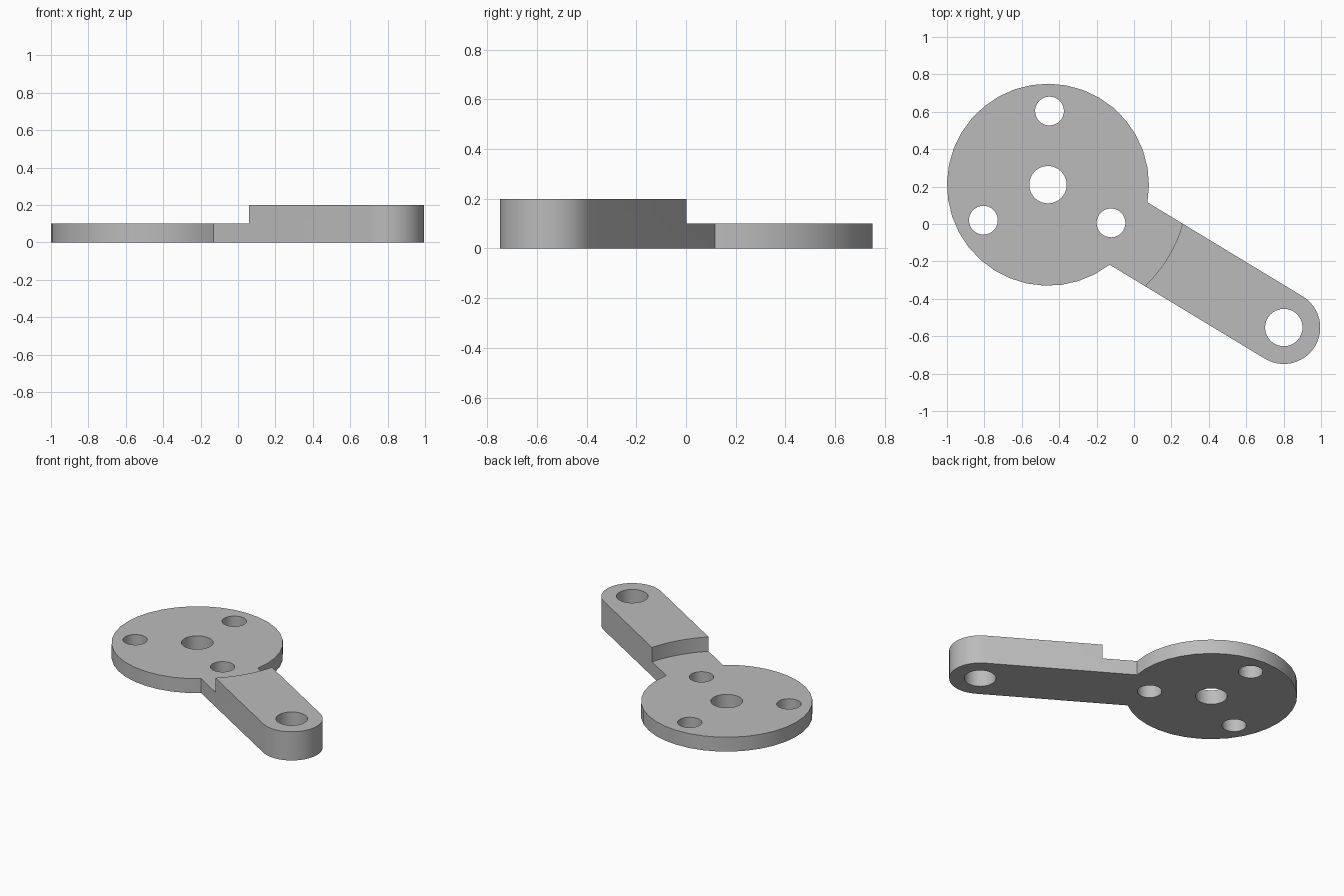
import bpy, bmesh
from math import sin, cos, asin, pi, radians
from mathutils import Matrix

cube = bpy.data.objects.get("Cube")
if cube:
    bpy.data.objects.remove(cube)

HUB = (-0.46, 0.21)       # centre of the round plate
HUB_R, STEP_R, BOLT_R = 0.54, 0.75, 0.394
ARM_LEN, ARM_HALF = 1.474, 0.195
THIN, THICK = 0.1, 0.2
PLACE = Matrix.Translation((*HUB, 0)) @ Matrix.Rotation(radians(-31.2), 4, 'Z')

grey = bpy.data.materials.new("plain_grey")
grey.use_nodes = True
colour = (0.5, 0.5, 0.5, 1)
grey.diffuse_color = colour
grey.node_tree.nodes["Principled BSDF"].inputs["Base Color"].default_value = colour


def arc(cx, cy, r, start, end, steps):
    angles = [start + (end - start) * i / steps for i in range(steps + 1)]
    return [(cx + r * cos(a), cy + r * sin(a)) for a in angles]


def prism(name, outline, z0, z1):
    """Extrude a closed outline, laid out with the arm along local x."""
    bm = bmesh.new()
    base = bm.faces.new([bm.verts.new((x, y, z0)) for x, y in outline])
    top = bmesh.ops.extrude_face_region(bm, geom=[base])["geom"]
    verts = [v for v in top if isinstance(v, bmesh.types.BMVert)]
    bmesh.ops.translate(bm, verts=verts, vec=(0, 0, z1 - z0))
    bmesh.ops.recalc_face_normals(bm, faces=bm.faces)
    bm.transform(PLACE)
    mesh = bpy.data.meshes.new(name)
    bm.to_mesh(mesh)
    bm.free()
    mesh.materials.append(grey)
    obj = bpy.data.objects.new(name, mesh)
    bpy.context.collection.objects.link(obj)
    return obj


def cylinder(name, x, y, r, z0, z1, sides=32):
    return prism(name, arc(x, y, r, 0, 2 * pi, sides)[:-1], z0, z1)


# Round plate and lever arm as one outline
join = asin(ARM_HALF / HUB_R)
outline = arc(0, 0, HUB_R, join, 2 * pi - join, 32)
outline += arc(ARM_LEN, 0, ARM_HALF, -pi / 2, pi / 2, 24)
lever = prism("lever_plate", outline, 0, THICK)

# Cutters: thin step around the hub, centre and pivot holes, three bolt holes
cutters = [
    cylinder("step_cutter", 0, 0, STEP_R, THIN, THICK + 0.1, 96),
    cylinder("centre_hole_cutter", 0, 0, 0.1, -0.1, THICK + 0.1),
    cylinder("pivot_hole_cutter", ARM_LEN, 0, 0.1, -0.1, THICK + 0.1),
]
for i in range(3):
    a = i * 2 * pi / 3
    cutters.append(cylinder("bolt_hole_cutter", BOLT_R * cos(a), BOLT_R * sin(a),
                            0.077, -0.1, THICK + 0.1))

for cutter in cutters:
    cutter.hide_render = True
    mod = lever.modifiers.new(cutter.name, 'BOOLEAN')
    mod.operation = 'DIFFERENCE'
    mod.solver = 'EXACT'
    mod.object = cutter

# Bake the cuts and discard the cutters
graph = bpy.context.evaluated_depsgraph_get()
baked = bpy.data.meshes.new_from_object(lever.evaluated_get(graph))
lever.modifiers.clear()
lever.data = baked
for cutter in cutters:
    bpy.data.objects.remove(cutter)

# Smooth round walls, crisp edges
bpy.ops.object.select_all(action='DESELECT')
lever.select_set(True)
bpy.context.view_layer.objects.active = lever
bpy.ops.object.shade_smooth_by_angle(angle=radians(30))
